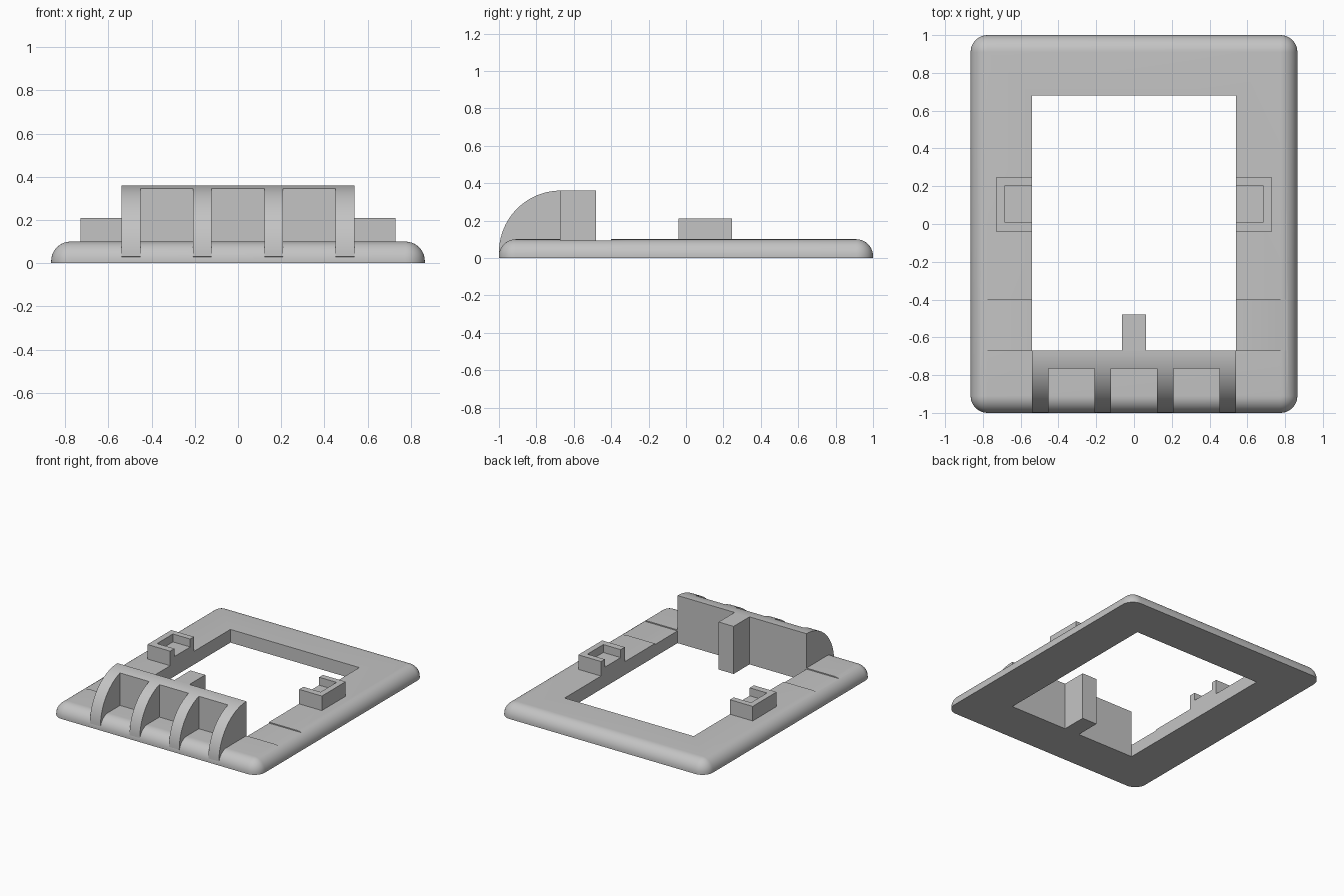
import bpy, bmesh, math
from mathutils import Vector

if "Cube" in bpy.data.objects:
    bpy.data.objects.remove(bpy.data.objects["Cube"], do_unlink=True)

grey = bpy.data.materials.new("plain_grey")
grey.use_nodes = True
COLOUR = (0.55, 0.55, 0.55, 1)
grey.diffuse_color = COLOUR
grey.node_tree.nodes["Principled BSDF"].inputs["Base Color"].default_value = COLOUR


def finish(name, bm):
    """Turn a bmesh into a named grey object."""
    bmesh.ops.remove_doubles(bm, verts=bm.verts, dist=0.0001)
    bmesh.ops.recalc_face_normals(bm, faces=bm.faces)
    mesh = bpy.data.meshes.new(name)
    bm.to_mesh(mesh)
    bm.free()
    mesh.materials.append(grey)
    obj = bpy.data.objects.new(name, mesh)
    bpy.context.collection.objects.link(obj)
    return obj


def prism(name, points, lo, hi, axis="z"):
    """Extrude a closed 2D outline along z (xy outline) or x (yz outline)."""
    bm = bmesh.new()
    shift = Vector((0, 0, hi - lo)) if axis == "z" else Vector((hi - lo, 0, 0))
    place = (lambda u, v: (u, v, lo)) if axis == "z" else (lambda u, v: (lo, u, v))
    face = bm.faces.new([bm.verts.new(place(u, v)) for u, v in points])
    out = bmesh.ops.extrude_face_region(bm, geom=[face], use_keep_orig=True)
    moved = [g for g in out["geom"] if isinstance(g, bmesh.types.BMVert)]
    bmesh.ops.translate(bm, verts=moved, vec=shift)
    return finish(name, bm)


def box(name, x0, x1, y0, y1, z0, z1):
    return prism(name, [(x0, y0), (x1, y0), (x1, y1), (x0, y1)], z0, z1)


def activate(obj):
    bpy.ops.object.select_all(action="DESELECT")
    obj.select_set(True)
    bpy.context.view_layer.objects.active = obj


def cut(target, cutters):
    """Subtract the cutters and discard them."""
    activate(target)
    for cutter in cutters:
        cutter.hide_render = True
        mod = target.modifiers.new("cut", "BOOLEAN")
        mod.operation, mod.solver, mod.object = "DIFFERENCE", "EXACT", cutter
        bpy.ops.object.modifier_apply(modifier=mod.name)
        bpy.data.objects.remove(cutter, do_unlink=True)


def smooth(obj):
    activate(obj)
    bpy.ops.object.shade_smooth_by_angle(angle=math.radians(30))


HALF_X, HALF_Y, TOP, ROUND = 0.865, 1.0, 0.10, 0.09
OPEN_X, OPEN_FRONT, OPEN_BACK = 0.54, -0.67, 0.68
STEPS = 10


# Base slab with rounded corners and a rounded upper rim
def rim_loop(bm, radius, z):
    loop = []
    for k, (sx, sy) in enumerate([(1, 1), (-1, 1), (-1, -1), (1, -1)]):
        for i in range(STEPS + 1):
            a = (k + i / STEPS) * math.pi / 2
            loop.append(bm.verts.new((sx * (HALF_X - ROUND) + radius * math.cos(a),
                                      sy * (HALF_Y - ROUND) + radius * math.sin(a), z)))
    return loop


bm = bmesh.new()
loops = [rim_loop(bm, ROUND, 0)]
for i in range(STEPS + 1):
    a = i / STEPS * math.pi / 2
    loops.append(rim_loop(bm, ROUND * math.cos(a), TOP - ROUND + ROUND * math.sin(a)))
for low, high in zip(loops, loops[1:]):
    for i in range(len(low)):
        j = (i + 1) % len(low)
        bm.faces.new((low[i], low[j], high[j], high[i]))
bm.faces.new(loops[0])
bm.faces.new(loops[-1])
frame = finish("base_frame", bm)

# Window opening and the two shallow side recesses
cutters = [box("opening_cutter", -OPEN_X, OPEN_X, OPEN_FRONT, OPEN_BACK, -0.1, 0.3)]
for x0, x1 in ((-0.83, -0.5), (0.5, 0.83)):
    cutters.append(box("recess_cutter", x0, x1, OPEN_FRONT, -0.40, 0.092, 0.3))
cut(frame, cutters)
smooth(frame)

# Curved front guard: quarter-round profile, with pockets leaving four ribs
ARC, ARC_Z = 0.33, 0.03
profile = [(OPEN_FRONT, TOP), (-0.70, 0.06), (-0.95, 0.02)]
for i in range(25):
    a = i / 24 * math.pi / 2
    profile.append((OPEN_FRONT - ARC * math.cos(a), ARC_Z + ARC * math.sin(a)))
guard = prism("front_guard", profile, -OPEN_X, OPEN_X, "x")
cut(guard, [box("pocket_cutter", x - 0.122, x + 0.122, -1.2, -0.765, -0.1, 0.6)
            for x in (-0.33, 0, 0.33)])
smooth(guard)

# Post behind the guard
box("rear_post", -0.0625, 0.0625, OPEN_FRONT, -0.48, 0, ARC_Z + ARC)

# Side clips: U-shaped walls open to the window, with a raised floor
for side, s in (("left", 1), ("right", -1)):
    outline = [(OPEN_X, -0.04), (0.73, -0.04), (0.73, 0.245), (OPEN_X, 0.245),
               (OPEN_X, 0.20), (0.685, 0.20), (0.685, 0.01), (OPEN_X, 0.01)]
    prism(side + "_clip_wall", [(s * x, y) for x, y in outline], TOP, 0.21)
    box(side + "_clip_floor", s * OPEN_X, s * 0.685, 0.01, 0.20, TOP, 0.15)
